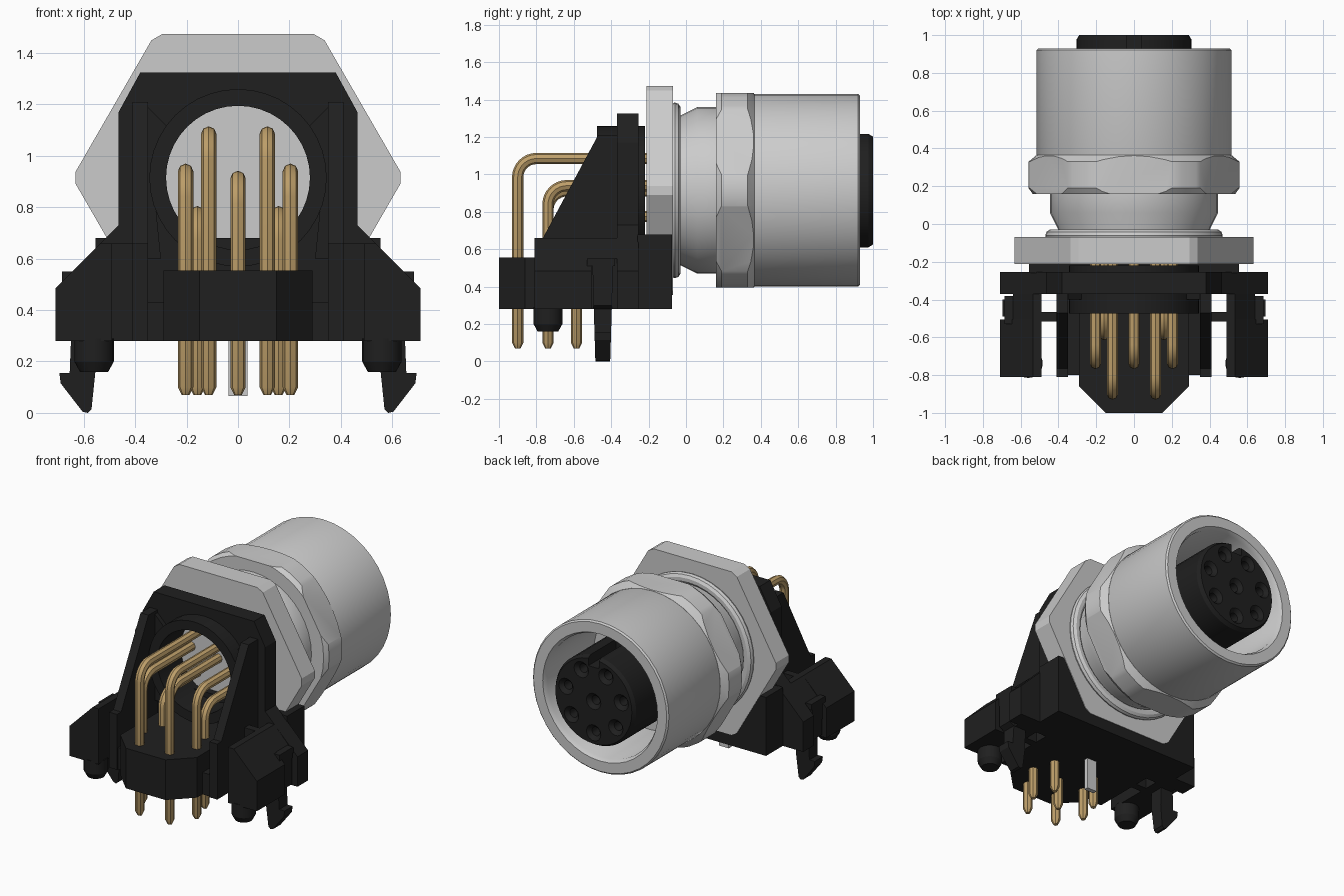
import bpy, bmesh, math
from mathutils import Vector

if "Cube" in bpy.data.objects:
    bpy.data.objects.remove(bpy.data.objects["Cube"])

CZ = 0.915  # height of the connector axis


def material(name, rgb):
    m = bpy.data.materials.new(name)
    m.diffuse_color = (*rgb, 1)
    m.use_nodes = True
    m.node_tree.nodes["Principled BSDF"].inputs["Base Color"].default_value = m.diffuse_color
    return m


BLACK = material("black plastic", (0.014, 0.014, 0.014))
METAL = material("light grey metal", (0.60, 0.60, 0.60))
GOLD = material("gold contact", (0.52, 0.35, 0.145))


def finish(name, bm, mat, smooth=False, mirror=False):
    bmesh.ops.recalc_face_normals(bm, faces=bm.faces)
    me = bpy.data.meshes.new(name)
    bm.to_mesh(me)
    bm.free()
    ob = bpy.data.objects.new(name, me)
    bpy.context.collection.objects.link(ob)
    me.materials.append(mat)
    if smooth:
        shade(ob)
    if mirror:
        ob.modifiers.new("mirror", 'MIRROR').use_mirror_merge = False
    return ob


def activate(ob):
    bpy.ops.object.select_all(action='DESELECT')
    ob.select_set(True)
    bpy.context.view_layer.objects.active = ob


def shade(ob):
    activate(ob)
    bpy.ops.object.shade_smooth_by_angle(angle=math.radians(30))


def prism(name, pts, axis, a, b, mat=BLACK, mirror=False):
    """Extrude a 2D outline along an axis: x takes (y,z), y takes (x,z), z takes (x,y)."""
    at = {'x': lambda p, d: (d, p[0], p[1]),
          'y': lambda p, d: (p[0], d, p[1]),
          'z': lambda p, d: (p[0], p[1], d)}[axis]
    bm = bmesh.new()
    lo, hi = ([bm.verts.new(at(p, d)) for p in pts] for d in (a, b))
    bm.faces.new(lo)
    bm.faces.new(hi)
    n = len(pts)
    for i in range(n):
        j = (i + 1) % n
        bm.faces.new((lo[i], lo[j], hi[j], hi[i]))
    return finish(name, bm, mat, mirror=mirror)


def box(name, x, y, z, mat=BLACK, mirror=False):
    return prism(name, [(x[0], y[0]), (x[1], y[0]), (x[1], y[1]), (x[0], y[1])],
                 'z', z[0], z[1], mat, mirror)


def lathe(name, profile, mat, steps=40, x=0, z=CZ, closed=False):
    """Revolve (radius, y) points about a line along y; closed profiles make rings."""
    bm = bmesh.new()
    rings = []
    for r, y in profile:
        rings.append([bm.verts.new((x + r * math.cos(t), y, z + r * math.sin(t)))
                      for t in (2 * math.pi * k / steps for k in range(steps))])
    pairs = list(zip(rings, rings[1:]))
    if closed:
        pairs.append((rings[-1], rings[0]))
    else:
        bm.faces.new(rings[0])
        bm.faces.new(rings[-1])
    for a, b in pairs:
        for i in range(steps):
            j = (i + 1) % steps
            bm.faces.new((a[i], a[j], b[j], b[i]))
    return finish(name, bm, mat, smooth=True)


def boolean(ob, cutter, op='DIFFERENCE'):
    activate(ob)
    mod = ob.modifiers.new("cut", 'BOOLEAN')
    mod.operation, mod.object, mod.solver = op, cutter, 'EXACT'
    bpy.ops.object.modifier_apply(modifier=mod.name)
    bpy.data.objects.remove(cutter)


def hexagon(r, spread=0):
    """Flat-topped hexagon in (x,z); spread in degrees clips the corners."""
    offs = (-spread, spread) if spread else (0,)
    return [(r * math.cos(math.radians(60 * k + o)), CZ + r * math.sin(math.radians(60 * k + o)))
            for k in range(6) for o in offs]


# --- metal connector body ---
lathe("threaded_sleeve", [(0.505, 0.33), (0.515, 0.36), (0.515, 0.92), (0.505, 0.93), (0.435, 0.93),
                          (0.42, 0.90), (0.42, 0.40), (0.25, 0.40), (0.25, 0.33)], METAL, closed=True)
nut = prism("sleeve_nut", hexagon(0.60), 'y', 0.16, 0.365, METAL)
boolean(nut, lathe("nut_chamfer", [(0.53, 0.15), (0.558, 0.19), (0.558, 0.33), (0.51, 0.37)], METAL),
        'INTERSECT')
shade(nut)
lathe("neck", [(0.40, -0.1), (0.40, -0.03), (0.445, 0.06), (0.445, 0.17)], METAL)
lathe("sealing_ring", [(0.435 + 0.035 * math.cos(t), -0.06 + 0.032 * math.sin(t))
                       for t in (math.pi * k / 5 for k in range(10))], METAL, closed=True)
prism("panel_nut", hexagon(0.632, 2.2), 'y', -0.212, -0.07, METAL)

# --- socket insert with key slot and contact holes ---
insert = lathe("socket_insert", [(0.305, 0.38), (0.305, 0.975), (0.29, 1.0)], BLACK)
boolean(insert, box("key_cutter", (-0.04, 0.04), (0.7, 1.1), (1.15, 1.3)))
holes = [(0, CZ)] + [(0.215 * math.sin(2 * math.pi * (k + 0.5) / 7),
                      CZ + 0.215 * math.cos(2 * math.pi * (k + 0.5) / 7)) for k in range(7)]
for hx, hz in holes:
    boolean(insert, lathe("hole_cutter", [(0.03, 0.85), (0.03, 0.975), (0.065, 1.01)], BLACK, 14, hx, hz))
shade(insert)

# --- plastic housing: frame plate with round opening ---
half = [(0.38, 1.325), (0.465, 1.17), (0.465, 0.73), (0.71, 0.485), (0.71, 0.28)]
frame = prism("housing_frame", half + [(-x, z) for x, z in reversed(half)], 'y', -0.37, -0.255)
boolean(frame, lathe("opening_cutter", [(0.28, -0.6), (0.28, 0)], BLACK))
lathe("opening_hood", [(0.28, -0.475), (0.345, -0.475), (0.345, -0.22), (0.28, -0.22)], BLACK, closed=True)
prism("gusset", [(0.26, 1.1), (0.36, 1.2), (0.36, 0.6), (0.30, 0.6), (0.33, 0.9)], 'y', -0.40, -0.36,
      mirror=True)
box("nut_cradle", (-0.555, 0.555), (-0.26, -0.074), (0.28, 0.68))

# sloping ribs either side of the contacts
prism("side_rib", [(-0.3, 1.21), (-0.47, 1.21), (-0.765, 0.66), (-0.81, 0.66), (-0.81, 0.28), (-0.3, 0.28)],
      'x', 0.35, 0.41, mirror=True)
box("rib_floor", (-0.36, 0.36), (-0.8, -0.3), (0.28, 0.43))
base = [(0.29, -0.36), (0.29, -0.86), (0.15, -1.0)]
prism("contact_base", base + [(-x, y) for x, y in reversed(base)], 'z', 0.28, 0.555)

# side wings, link bars and latches
prism("wing_block", [(0.49, 0.28), (0.71, 0.28), (0.71, 0.485), (0.535, 0.66), (0.49, 0.66)],
      'y', -0.81, -0.505, mirror=True)
prism("wing_link", [(0.40, 0.28), (0.64, 0.28), (0.64, 0.55), (0.535, 0.66), (0.40, 0.66)],
      'y', -0.515, -0.465, mirror=True)
prism("wing_web", [(0.49, 0.28), (0.64, 0.28), (0.64, 0.55), (0.535, 0.66), (0.49, 0.66)],
      'y', -0.47, -0.36, mirror=True)
latch = prism("latch", [(0.56, 0.54), (0.555, 0.16), (0.57, 0.015), (0.585, 0.0), (0.605, 0.005),
                        (0.69, 0.115), (0.695, 0.155), (0.655, 0.155), (0.65, 0.28), (0.685, 0.30),
                        (0.685, 0.54)], 'y', -0.5, -0.39, mirror=True)
for v in latch.data.vertices:  # taper towards the foot
    v.co.y = -0.445 + (v.co.y + 0.445) * (0.72 + 0.55 * v.co.z)
box("latch_bar", (0.60, 0.685), (-0.53, -0.38), (0.51, 0.55), mirror=True)

# locating pegs
bm = bmesh.new()
for r1, r2, z, h in ((0.077, 0.077, 0.245, 0.09), (0.055, 0.077, 0.18, 0.04)):
    res = bmesh.ops.create_cone(bm, cap_ends=True, segments=20, radius1=r1, radius2=r2, depth=h)
    bmesh.ops.translate(bm, verts=res["verts"], vec=(0.56, -0.738, z))
finish("locating_peg", bm, BLACK, smooth=True, mirror=True)


# --- bent contact pins ---
def pin(name, x, z, y, bend=0.1):
    path = [(-0.2, z, 1), (y + bend, z, 1)]
    path += [(y + bend - bend * math.sin(t), z - bend + bend * math.cos(t), 1)
             for t in (math.pi / 2 * k / 8 for k in range(1, 9))]
    path += [(y, 0.10, 1), (y, 0.07, 0.5)]
    cu = bpy.data.curves.new(name, 'CURVE')
    cu.dimensions = '3D'
    cu.bevel_depth, cu.bevel_resolution, cu.use_fill_caps = 0.03, 2, True
    sp = cu.splines.new('POLY')
    sp.points.add(len(path) - 1)
    for p, (py, pz, r) in zip(sp.points, path):
        p.co, p.radius = (x, py, pz, 1), r
    ob = bpy.data.objects.new(name, cu)
    bpy.context.collection.objects.link(ob)
    cu.materials.append(GOLD)
    activate(ob)
    bpy.ops.object.convert(target='MESH')
    shade(bpy.context.object)


pin("contact_pin_centre", 0, 0.912, -0.738)
for s, side in ((-1, "left"), (1, "right")):
    pin("contact_pin_upper_" + side, s * 0.114, 1.085, -0.9)
    pin("contact_pin_middle_" + side, s * 0.204, 0.94, -0.738)
    pin("contact_pin_lower_" + side, s * 0.158, 0.775, -0.585)

# grounding tab under the housing
box("ground_tab", (-0.037, 0.037), (-0.44, -0.41), (0.065, 0.30), METAL)
